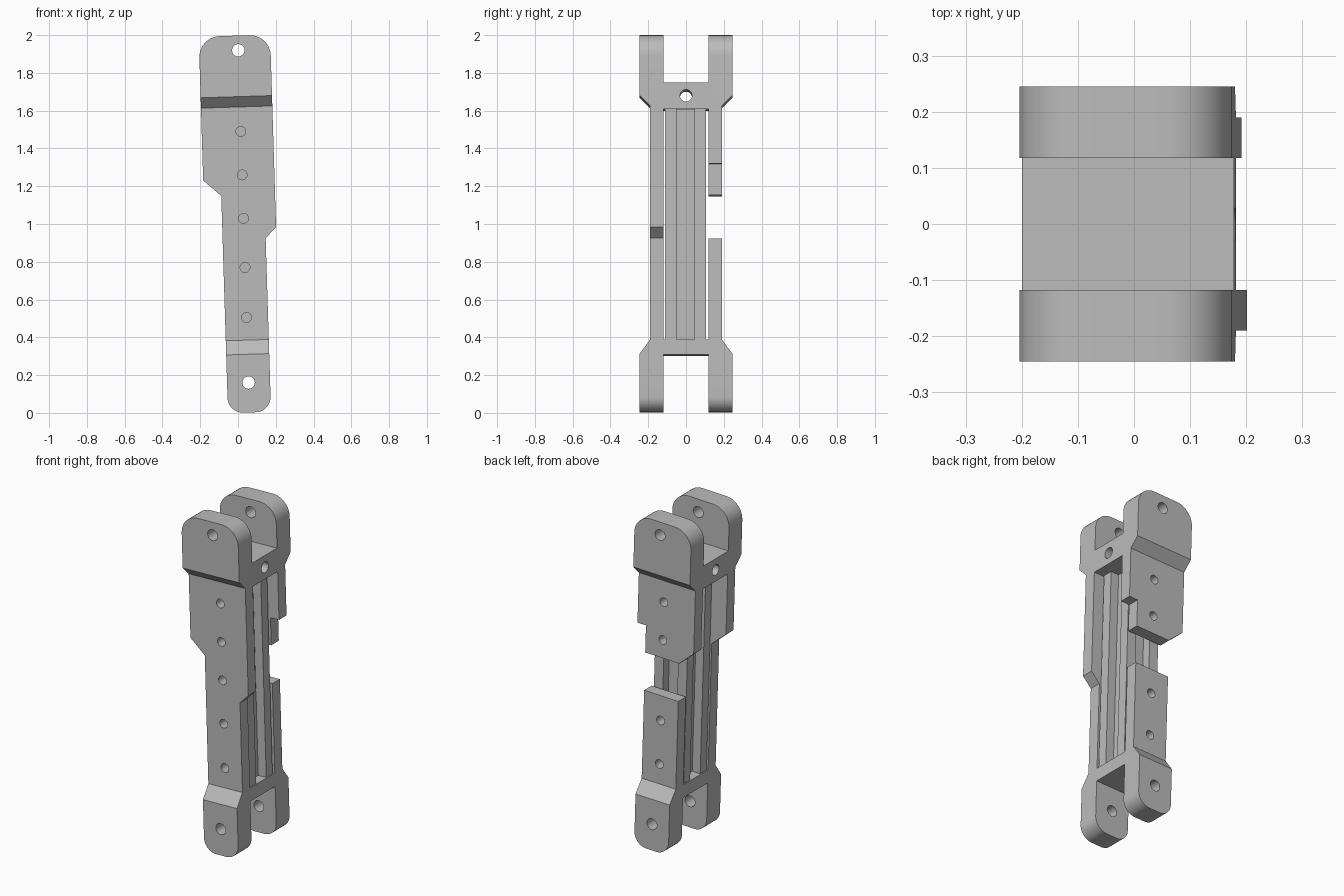
import bpy, bmesh
from math import sin, cos, pi
from mathutils import Vector

cube = bpy.data.objects.get("Cube")
if cube:
    bpy.data.objects.remove(cube, do_unlink=True)

grey = bpy.data.materials.new("plain grey")
grey.use_nodes = True
COLOUR = (0.5, 0.5, 0.5, 1)
grey.diffuse_color = COLOUR
grey.node_tree.nodes["Principled BSDF"].inputs["Base Color"].default_value = COLOUR

# The link leans slightly: parts are made upright (u, y, w) and tilted at the end
TILT, ORIGIN = -0.031, (0.03, 0, 1)
AXES = {
    "y": lambda a, b, d: (a, d, b),   # outline in u, w
    "x": lambda a, b, d: (d, a, b),   # outline in y, w
    "z": lambda a, b, d: (a, b, d),   # outline in u, y
}


def prism(name, outline, axis, d0, d1):
    bm = bmesh.new()
    place = AXES[axis]
    face = bm.faces.new([bm.verts.new(place(a, b, d0)) for a, b in outline])
    new = bmesh.ops.extrude_face_region(bm, geom=[face])["geom"]
    shift = Vector(place(0, 0, d1 - d0))
    bmesh.ops.translate(bm, vec=shift, verts=[v for v in new if isinstance(v, bmesh.types.BMVert)])
    bmesh.ops.recalc_face_normals(bm, faces=bm.faces)
    mesh = bpy.data.meshes.new(name)
    bm.to_mesh(mesh)
    bm.free()
    mesh.materials.append(grey)
    ob = bpy.data.objects.new(name, mesh)
    bpy.context.collection.objects.link(ob)
    return ob


def arc(cu, cw, r, start, sweep=pi / 2, n=10):
    return [(cu + r * cos(start + sweep * i / n), cw + r * sin(start + sweep * i / n))
            for i in range(n + 1)]


def box(a0, a1, b0, b1):
    return [(a0, b0), (a1, b0), (a1, b1), (a0, b1)]


def combine(ob, tool, operation="DIFFERENCE"):
    tool.hide_render = True
    mod = ob.modifiers.new("cut", "BOOLEAN")
    mod.operation, mod.solver, mod.object = operation, "EXACT", tool
    bpy.context.view_layer.update()
    mesh = bpy.data.meshes.new_from_object(ob.evaluated_get(bpy.context.evaluated_depsgraph_get()))
    ob.modifiers.clear()
    ob.data = mesh
    bpy.data.objects.remove(tool, do_unlink=True)


# Side profile: forked ends with chamfered shoulders
OUT, PLATE, INNER = 0.245, 0.19, 0.118
half = [(INNER, -0.695), (INNER, -1.1), (OUT, -1.1), (OUT, -0.69), (PLATE, -0.615),
        (PLATE, 0.62), (OUT, 0.675), (OUT, 1.1), (INNER, 1.1), (INNER, 0.745)]
side_profile = half + [(-y, w) for y, w in reversed(half)]
frame = prism("link_frame", side_profile, "x", -0.4, 0.4)

# Front profile: wide rounded head, narrow rounded foot
LEFT, RIGHT, FOOT, END = -0.207, 0.171, 0.114, 0.998
R1, R2 = 0.11, 0.08
front_profile = (
    arc(RIGHT - R1, END - R1, R1, 0) + arc(LEFT + R1, END - R1, R1, pi / 2)
    + [(LEFT, 0.237), (-FOOT, 0.152)]
    + arc(-FOOT + R2, -END + R2, R2, pi) + arc(FOOT - R2, -END + R2, R2, 1.5 * pi)
    + [(FOOT, -0.078), (RIGHT, -0.022)])
combine(frame, prism("front_shape", front_profile, "y", -0.5, 0.5), "INTERSECT")

# Long window between the plates
combine(frame, prism("window_cutter", box(-INNER, INNER, -0.615, 0.605), "x", -0.5, 0.5))

# Gap and step in the back plate
gap = [(FOOT, 0.315), (0.4, 0.315), (0.4, -0.08), (-0.4, -0.08), (-0.4, 0.15), (FOOT, 0.15)]
combine(frame, prism("gap_cutter", gap, "y", 0.11, 0.4))

# Pivot holes, screw holes and cross hole
holes = [(0.92, 0.033), (-0.84, 0.033)] + [(w, 0.026) for w in (0.49, 0.26, 0.03, -0.23, -0.495)]
for w, r in holes:
    combine(frame, prism("hole_cutter", arc(0, w, r, 0, 2 * pi, 24)[:-1], "y", -0.5, 0.5))
combine(frame, prism("cross_cutter", arc(0, 0.675, 0.032, 0, 2 * pi, 24)[:-1], "x", -0.5, 0.5))

# Slotted square bar inside the window
H, SLOT, FLOOR = 0.108, 0.048, 0.055
bar_profile = []
for c, s in ((1, 0), (0, 1), (-1, 0), (0, -1)):
    for a, b in ((H, -H), (H, -SLOT), (FLOOR, -SLOT), (FLOOR, SLOT), (H, SLOT)):
        bar_profile.append((a * c - b * s, a * s + b * c - 0.003))
bar = prism("slotted_bar", bar_profile, "z", -0.615, 0.605)

for ob in (frame, bar):
    ob.rotation_euler.y = TILT
    ob.location = ORIGIN
    bpy.ops.object.select_all(action="DESELECT")
    ob.select_set(True)
    bpy.context.view_layer.objects.active = ob
    bpy.ops.object.shade_smooth_by_angle(angle=pi / 6)
